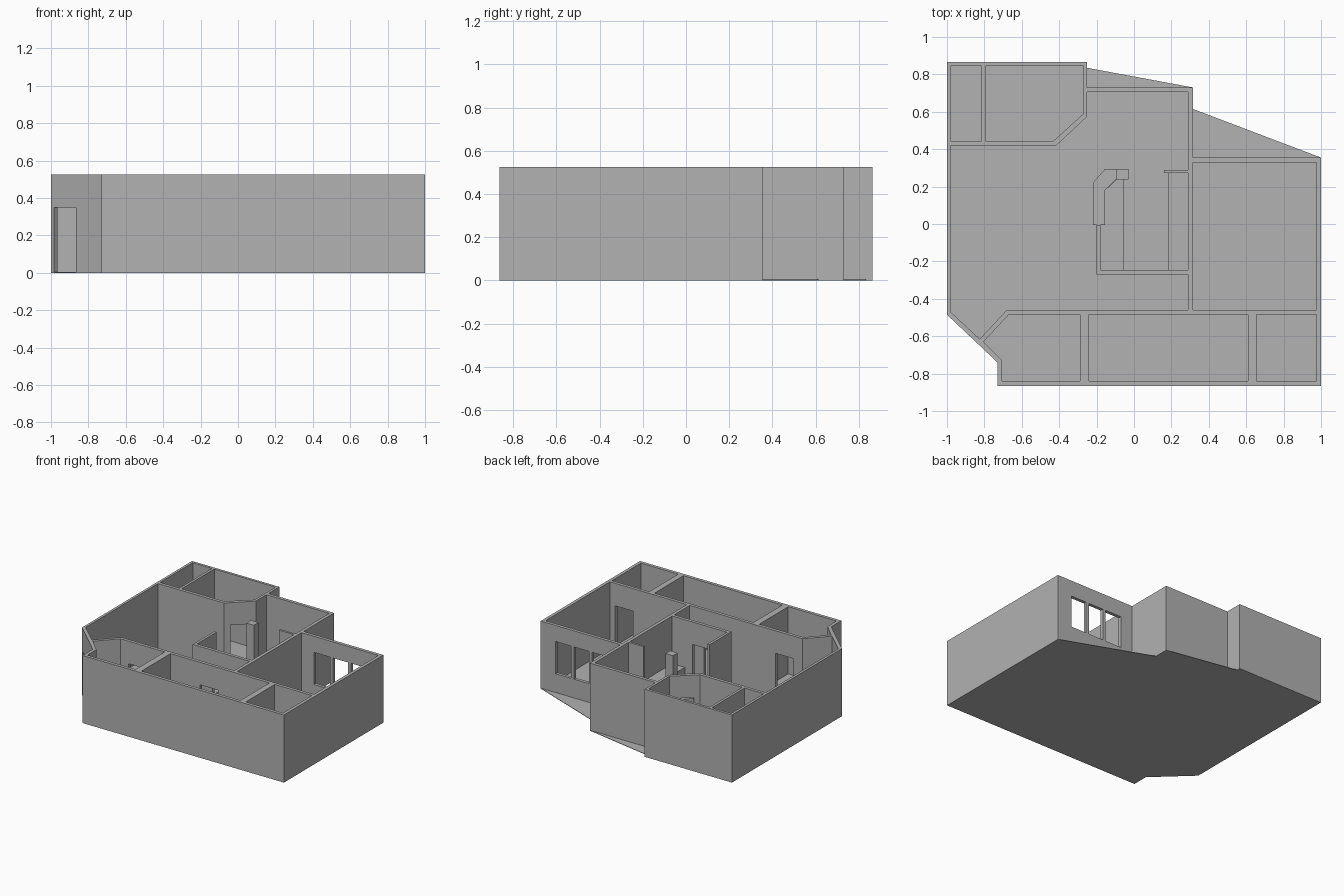
import bpy, bmesh
from mathutils import Vector

cube = bpy.data.objects.get("Cube")
if cube:
    bpy.data.objects.remove(cube, do_unlink=True)

HEIGHT, DOOR_TOP, FLOOR = 0.525, 0.35, 0.004

grey = bpy.data.materials.new("plain grey")
grey.use_nodes = True
grey.diffuse_color = (0.445, 0.445, 0.445, 1)
grey.node_tree.nodes["Principled BSDF"].inputs["Base Color"].default_value = grey.diffuse_color


def rect(x0, x1, y0, y1):
    return [(x0, y0), (x1, y0), (x1, y1), (x0, y1)]


def prisms(name, shapes):
    """One object made of upright prisms, each given as (outline, bottom, top)."""
    bm = bmesh.new()
    for outline, bottom, top in shapes:
        face = bm.faces.new([bm.verts.new((x, y, bottom)) for x, y in outline])
        side = bmesh.ops.extrude_face_region(bm, geom=[face])["geom"]
        moved = [v for v in side if isinstance(v, bmesh.types.BMVert)]
        bmesh.ops.translate(bm, verts=moved, vec=(0, 0, top - bottom))
    bmesh.ops.recalc_face_normals(bm, faces=bm.faces)
    mesh = bpy.data.meshes.new(name)
    bm.to_mesh(mesh)
    bm.free()
    mesh.materials.append(grey)
    obj = bpy.data.objects.new(name, mesh)
    bpy.context.collection.objects.link(obj)
    return obj


def opening(p, q, bottom=-0.05, top=DOOR_TOP, reach=0.035):
    """Cutter shape for a door or window running from p to q along a wall."""
    p, q = Vector(p), Vector(q)
    along = (q - p).normalized()
    off = Vector((-along.y, along.x)) * reach
    return [tuple(v) for v in (p - off, q - off, q + off, p + off)], bottom, top


def cut(target, cutter):
    mod = target.modifiers.new("cut", 'BOOLEAN')
    mod.operation, mod.solver, mod.object = 'DIFFERENCE', 'EXACT', cutter
    bpy.context.view_layer.objects.active = target
    bpy.ops.object.modifier_apply(modifier=mod.name)


# Outline of the outer walls; the floor also fills the two back corners
front_side = [(1, 0.355), (1, -0.865), (-0.73, -0.865), (-0.73, -0.74), (-1, -0.485), (-1, 0.865), (-0.25, 0.865)]
wall_outline = front_side + [(-0.25, 0.73), (0.315, 0.73), (0.315, 0.355)]
floor_outline = front_side + [(-0.25, 0.835), (0.315, 0.73), (0.315, 0.615)]

# Rooms hollowed out of the wall block
hall = [(-0.98, 0.42), (-0.415, 0.42), (-0.25, 0.575), (-0.25, 0.705), (0.29, 0.705),
        (0.29, -0.46), (-0.68, -0.46), (-0.825, -0.615), (-0.98, -0.47)]
back_bedroom = [(-0.795, 0.845), (-0.27, 0.845), (-0.27, 0.59), (-0.43, 0.445), (-0.795, 0.445)]
front_bedroom = [(-0.705, -0.84), (-0.29, -0.84), (-0.29, -0.485), (-0.67, -0.485),
                 (-0.805, -0.63), (-0.705, -0.73)]
rooms = [hall, back_bedroom, front_bedroom,
         rect(-0.98, -0.815, 0.445, 0.845),
         rect(0.315, 0.975, -0.46, 0.33),
         rect(-0.24, 0.61, -0.84, -0.485),
         rect(0.655, 0.975, -0.84, -0.485)]

# Doors, then the three window panes
openings = [opening((-0.98, -0.499), (-0.865, -0.608)),
            opening((-0.60, -0.472), (-0.445, -0.472)),
            opening((0.013, -0.472), (0.168, -0.472)),
            opening((0.776, -0.472), (0.93, -0.472)),
            opening((-0.03, -0.257), (0.115, -0.257)),
            opening((0.302, -0.44), (0.302, -0.29)),
            opening((-0.805, 0.52), (-0.805, 0.67)),
            opening((-0.39, 0.463), (-0.30, 0.545))]
for x0, x1 in ((0.42, 0.56), (0.585, 0.715), (0.74, 0.873)):
    openings.append(opening((x0, 0.343), (x1, 0.343), 0.15, 0.4))

floor = prisms("floor", [(floor_outline, 0, FLOOR)])
walls = prisms("walls", [(wall_outline, FLOOR, HEIGHT)])

# Kitchen enclosure
kitchen_outline = [(-0.2, -0.27), (0.295, -0.27), (0.295, -0.245), (-0.18, -0.245), (-0.18, -0.005), (-0.2, -0.005)]
kitchen_wall = prisms("kitchen_wall", [(kitchen_outline, FLOOR, HEIGHT)])

room_cutter = prisms("room_cutter", [(r, -0.1, HEIGHT + 0.1) for r in rooms])
door_cutter = prisms("door_cutter", openings)
cut(walls, room_cutter)
cut(walls, door_cutter)
cut(kitchen_wall, door_cutter)
for helper in (room_cutter, door_cutter):
    bpy.data.objects.remove(helper, do_unlink=True)

# Kitchen fittings
prisms("kitchen_screen", [(rect(0.16, 0.295, 0.273, 0.29), FLOOR, HEIGHT)])
prisms("column", [(rect(-0.095, -0.03, 0.237, 0.295), FLOOR, HEIGHT)])
bar = [(-0.22, -0.005), (-0.155, -0.005), (-0.155, 0.18), (-0.095, 0.24),
       (-0.095, 0.295), (-0.155, 0.295), (-0.22, 0.22)]
prisms("bar_counter", [(bar, FLOOR, 0.2)])
left_counter = [(-0.18, -0.245), (-0.055, -0.245), (-0.055, 0.237), (-0.095, 0.237),
                (-0.155, 0.18), (-0.155, -0.005), (-0.18, -0.005)]
prisms("left_counter", [(left_counter, FLOOR, 0.155)])
prisms("right_counter", [(rect(0.182, 0.29, -0.245, 0.273), FLOOR, 0.155)])
